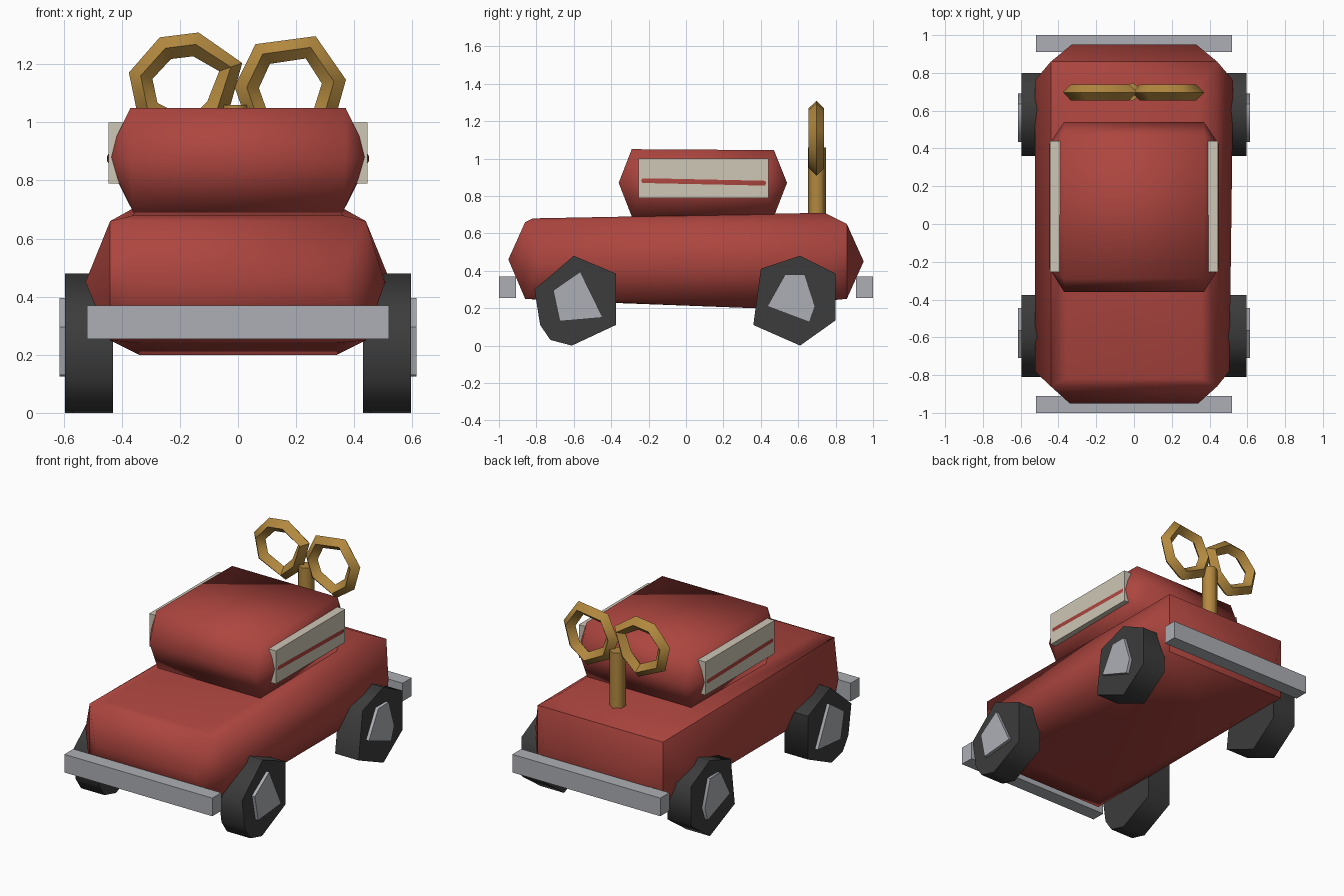
import bpy, bmesh
from math import radians
from mathutils import Vector

if "Cube" in bpy.data.objects:
    bpy.data.objects.remove(bpy.data.objects["Cube"])


def material(name, rgb):
    m = bpy.data.materials.new(name)
    m.use_nodes = True
    m.diffuse_color = (*rgb, 1)
    m.node_tree.nodes["Principled BSDF"].inputs["Base Color"].default_value = (*rgb, 1)
    return m


RED = material("red paint", (0.42, 0.06, 0.05))
GOLD = material("brass", (0.45, 0.25, 0.05))
CREAM = material("cream", (0.62, 0.57, 0.47))
METAL = material("grey metal", (0.42, 0.43, 0.46))
RUBBER = material("black rubber", (0.045, 0.045, 0.045))


def hull(name, points, mat, smooth=None, sharp=None):
    """Convex solid around the points; sharp(a, b) picks edges to keep crisp."""
    bm = bmesh.new()
    for p in points:
        bm.verts.new(p)
    bmesh.ops.convex_hull(bm, input=bm.verts[:])
    bmesh.ops.delete(bm, geom=[v for v in bm.verts if not v.link_faces], context='VERTS')
    bmesh.ops.dissolve_limit(bm, angle_limit=radians(1), verts=bm.verts[:], edges=bm.edges[:])
    bmesh.ops.recalc_face_normals(bm, faces=bm.faces[:])
    for f in bm.faces:
        f.smooth = smooth is not None
    for e in bm.edges:
        if smooth is not None:
            a, b = (v.co for v in e.verts)
            crisp = e.calc_face_angle(0) > radians(smooth)
            e.smooth = not (crisp or (sharp is not None and sharp(a, b)))
    mesh = bpy.data.meshes.new(name)
    bm.to_mesh(mesh)
    bm.free()
    mesh.materials.append(mat)
    ob = bpy.data.objects.new(name, mesh)
    bpy.context.collection.objects.link(ob)
    return ob


def box(name, lo, hi, mat):
    return hull(name, [(x, y, z) for x in (lo[0], hi[0])
                       for y in (lo[1], hi[1]) for z in (lo[2], hi[2])], mat)


def both(points):
    """Points on both sides of the centre plane."""
    return [(s * x, y, z) for x, y, z in points for s in (1, -1)]


# Pillow-shaped body: box corners plus a ridge bulging out of every side
body_points = both([
    (.44, -.86, .25), (.44, -.86, .66), (.44, .86, .25), (.44, .86, .65),
    (.34, -.95, .46), (.33, .95, .45),
    (.36, -.82, .68), (.35, .74, .71),
    (.34, -.7, .24), (.34, .36, .2),
]) + [(.505, -.78, .45), (.525, .76, .45), (-.525, -.78, .45), (-.525, .76, .45)]


def body_crease(a, b):
    right_edge = a.x < -.43 and b.x < -.43 and a.x > -.5 and b.x > -.5
    rear_edge = abs(a.y - .86) < .01 and abs(b.y - .86) < .01
    return right_edge or rear_edge


hull("body", body_points, RED, 75, body_crease)

# Cabin: its side ridges break through the side panels as thin stripes
hull("cabin", both([
    (.37, -.29, 1.05), (.37, .47, 1.045), (.36, -.29, .69), (.36, .47, .69),
    (.451, -.23, .882), (.451, .42, .868),
    (.37, -.36, .87), (.37, .54, .87),
]), RED, 75)

for side, s in (("left", 1), ("right", -1)):
    box(side + "_side_panel", (s * .39, -.255, .79), (s * .445, .44, 1.0), CREAM)

# Bumpers
for end, s in (("front", -1), ("rear", 1)):
    box(end + "_bumper", (-.52, s * .91, .255), (.52, s * 1.0, .37), METAL)

# Wheels: uneven few-sided discs given as (y, z) outlines
tyres = {
    "front": [(-.81, .3), (-.6, .48), (-.375, .385), (-.375, .11),
              (-.61, 0), (-.725, .03), (-.78, .11)],
    "rear": [(.61, .48), (.8, .385), (.8, .135), (.61, 0), (.36, .11), (.4, .41)],
}
hubs = {
    "front": [(-.71, .295), (-.565, .395), (-.445, .15), (-.675, .13)],
    "rear": [(.435, .21), (.53, .38), (.635, .38), (.69, .21), (.66, .125)],
}
for side, s in (("left", 1), ("right", -1)):
    for end in ("front", "rear"):
        hull(f"{end}_{side}_tyre",
             [(s * x, y, z) for x in (.43, .595) for y, z in tyres[end]], RUBBER, 65)
        hull(f"{end}_{side}_hub",
             [(s * x, y, z) for x in (.58, .615) for y, z in hubs[end]], METAL, 65)


# Winding key: two faceted loops on a stem
def loop(name, outline):
    curve = bpy.data.curves.new(name, 'CURVE')
    curve.dimensions = '3D'
    curve.bevel_depth = .042
    curve.bevel_resolution = 0
    spline = curve.splines.new('POLY')
    spline.points.add(len(outline) - 1)
    for p, (x, z) in zip(spline.points, outline):
        p.co = (x, .697, z, 1)
    spline.use_cyclic_u = True
    curve.materials.append(GOLD)
    ob = bpy.data.objects.new(name, curve)
    bpy.context.collection.objects.link(ob)
    bpy.ops.object.select_all(action='DESELECT')
    ob.select_set(True)
    bpy.context.view_layer.objects.active = ob
    bpy.ops.object.convert(target='MESH')
    bpy.ops.object.shade_smooth_by_angle(angle=radians(50))


loop("right_key_loop", [(-.335, 1.16), (-.25, 1.255), (-.145, 1.268), (-.025, 1.19),
                        (-.07, 1.05), (-.16, .97), (-.31, 1.04)])
loop("left_key_loop", [(.085, 1.235), (.25, 1.258), (.33, 1.14), (.295, 1.02),
                       (.2, .95), (.065, 1.02), (.03, 1.12)])

bpy.ops.mesh.primitive_cylinder_add(vertices=6, radius=.048, depth=.42,
                                    location=(-.01, .7, .85))
stem = bpy.context.object
stem.name = "key_stem"
stem.data.materials.append(GOLD)
bpy.ops.object.shade_smooth_by_angle(angle=radians(65))
